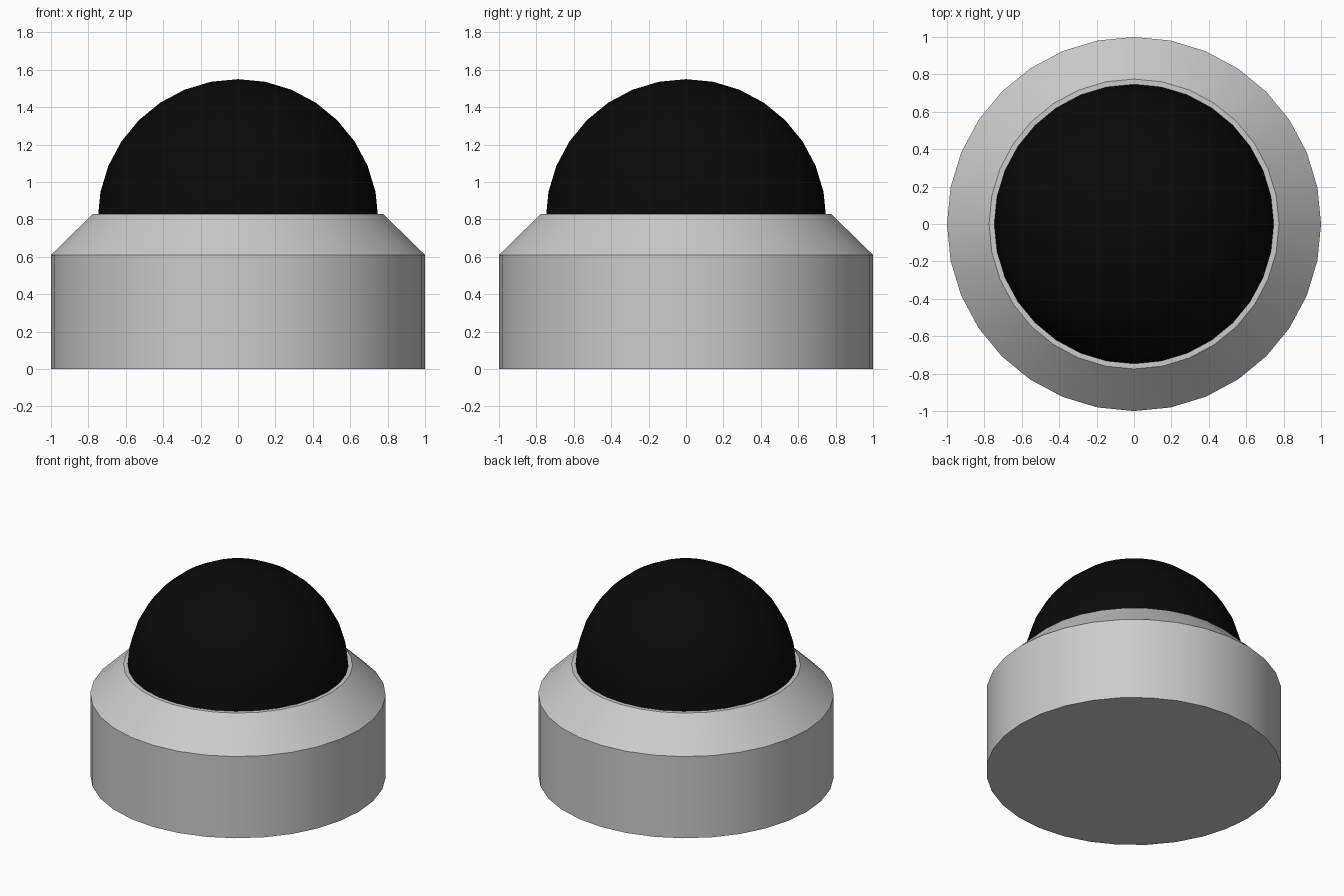
import bpy, bmesh
from math import cos, sin, pi, radians

if "Cube" in bpy.data.objects:
    bpy.data.objects.remove(bpy.data.objects["Cube"])

SIDES = 32


def lathe(name, profile, cap_bottom=False, cap_top=False):
    """Revolve (radius, z) points around z; a zero radius makes a pole."""
    bm = bmesh.new()
    rings = []
    for r, z in profile:
        if r < 1e-6:
            rings.append([bm.verts.new((0, 0, z))] * SIDES)
        else:
            rings.append([bm.verts.new((r * cos(2 * pi * i / SIDES),
                                        r * sin(2 * pi * i / SIDES), z))
                          for i in range(SIDES)])
    for a, b in zip(rings, rings[1:]):
        for i in range(SIDES):
            j = (i + 1) % SIDES
            bm.faces.new(list(dict.fromkeys((a[i], a[j], b[j], b[i]))))
    if cap_bottom:
        bm.faces.new(rings[0][::-1])
    if cap_top:
        bm.faces.new(rings[-1])
    bmesh.ops.recalc_face_normals(bm, faces=bm.faces)
    mesh = bpy.data.meshes.new(name)
    bm.to_mesh(mesh)
    bm.free()
    obj = bpy.data.objects.new(name, mesh)
    bpy.context.collection.objects.link(obj)
    bpy.ops.object.select_all(action='DESELECT')
    obj.select_set(True)
    bpy.context.view_layer.objects.active = obj
    bpy.ops.object.shade_smooth_by_angle(angle=radians(30))
    return obj


# Housing: straight drum with a sloped shoulder and a flat lip
lathe("housing", [(1, 0), (1, 0.61), (0.775, 0.83)],
      cap_bottom=True, cap_top=True)

# Dome: closed hemisphere seated just below the lip
R, Z = 0.75, 0.80
dome = lathe("dome", [(R * cos(k * pi / 16), Z + R * sin(k * pi / 16))
                      for k in range(9)], cap_bottom=True)
black = bpy.data.materials.new("black_plastic")
black.diffuse_color = (0.003, 0.003, 0.003, 1)
black.use_nodes = True
black.node_tree.nodes["Principled BSDF"].inputs["Base Color"].default_value = black.diffuse_color
dome.data.materials.append(black)
